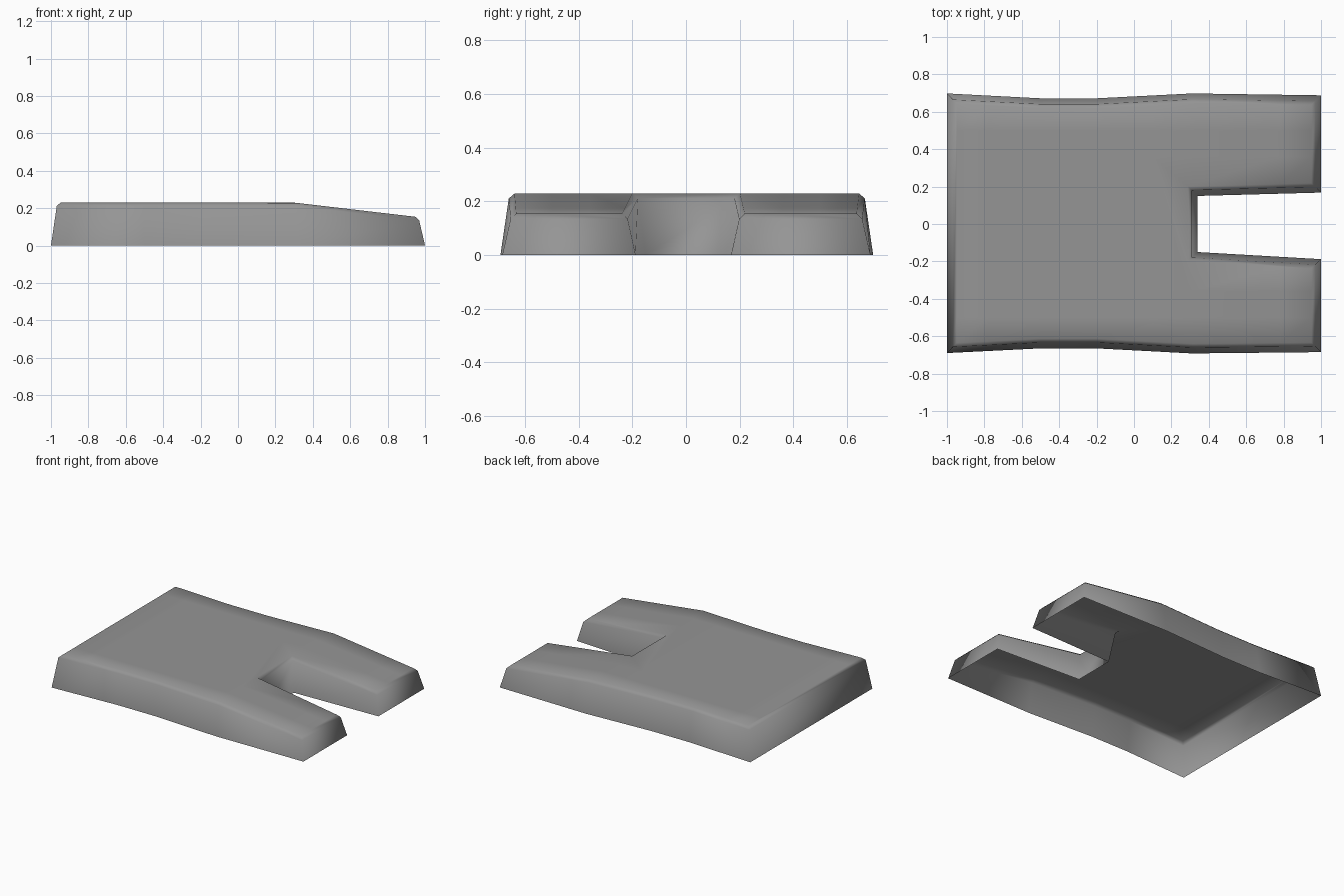
import bpy, bmesh
from mathutils import Vector

if "Cube" in bpy.data.objects:
    bpy.data.objects.remove(bpy.data.objects["Cube"], do_unlink=True)

# Base outline, counterclockwise: front edge, notched end, back edge
outline = [Vector(p) for p in [
    (-1, -.69), (-.5, -.665), (-.2, -.665), (.31, -.692), (1, -.685),
    (1, -.188), (.34, -.15), (.34, .15), (1, .168),
    (1, .688), (.31, .698), (-.2, .672), (-.5, .672), (-1, .698)]]


def inset(points, dist):
    """Move every side of the outline inwards by the same distance."""
    result = []
    for i, p in enumerate(points):
        a = (p - points[i - 1]).normalized()
        b = (points[(i + 1) % len(points)] - p).normalized()
        na, nb = Vector((-a.y, a.x)), Vector((-b.y, b.x))
        result.append(p + (na + nb) * dist / (1 + na.dot(nb)))
    return result


def top_height(x):
    return .23 - max(0, x - .3) * .117


bm = bmesh.new()
rings = []
for dist, drop in ((0, None), (.031, .018), (.052, 0)):
    ring = []
    for p in inset(outline, dist):
        z = 0 if drop is None else top_height(p.x) - drop
        ring.append(bm.verts.new((p.x, p.y, z)))
    rings.append(ring)

# Sloping sides and narrow bevel, open underneath
count = len(outline)
for low, high in zip(rings, rings[1:]):
    for i in range(count):
        j = (i + 1) % count
        bm.faces.new((low[i], low[j], high[j], high[i]))

# Top: body panels, the panel beside the notch, and two legs
t = rings[-1]
top = [bm.faces.new([t[i] for i in ids]) for ids in (
    (0, 1, 12, 13), (1, 2, 11, 12), (2, 3, 6, 7, 10, 11),
    (3, 4, 5, 6), (7, 8, 9, 10))]

# Extra edge lines keep the middle of the top flat
for co, no in (((-.78, 0, 0), (1, 0, 0)), ((.1, 0, 0), (1, 0, 0)),
               ((.78, 0, 0), (1, 0, 0)), ((0, .5, 0), (0, 1, 0)),
               ((0, -.5, 0), (0, 1, 0)), ((0, .36, 0), (0, 1, 0)),
               ((0, -.36, 0), (0, 1, 0))):
    flat = [f for f in bm.faces if f.normal.z > .9 or f in top]
    geom = set(flat) | {e for f in flat for e in f.edges} | {v for f in flat for v in f.verts}
    bmesh.ops.bisect_plane(bm, geom=list(geom), plane_co=co, plane_no=no)
    bm.normal_update()
    top = [f for f in bm.faces if f.normal.z > .9]

for f in bm.faces:
    f.smooth = True

mesh = bpy.data.meshes.new("notched_slab")
bm.to_mesh(mesh)
bm.free()
slab = bpy.data.objects.new("notched_slab", mesh)
bpy.context.collection.objects.link(slab)

# Plain grey
grey = bpy.data.materials.new("grey")
grey.use_nodes = True
color = (.3, .3, .3, 1)
grey.diffuse_color = color
grey.node_tree.nodes["Principled BSDF"].inputs["Base Color"].default_value = color
mesh.materials.append(grey)
